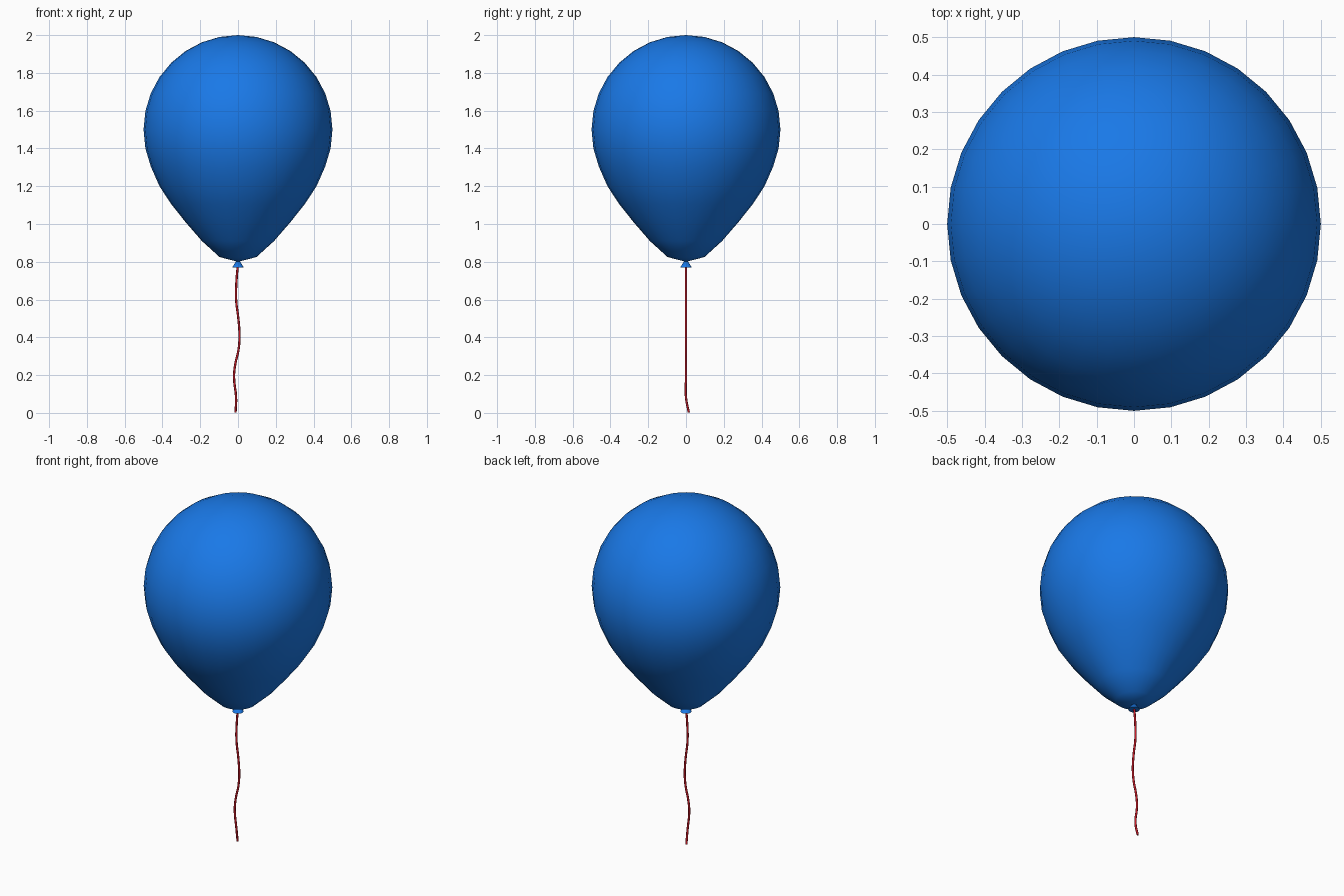
import bpy, bmesh
from math import sin, cos, pi

if "Cube" in bpy.data.objects:
    bpy.data.objects.remove(bpy.data.objects["Cube"])


def material(name, color):
    m = bpy.data.materials.new(name)
    m.diffuse_color = color
    m.use_nodes = True
    m.node_tree.nodes["Principled BSDF"].inputs["Base Color"].default_value = m.diffuse_color
    return m


blue = material("blue_rubber", (0.01, 0.19, 0.80, 1))
red = material("red_string", (0.6, 0.01, 0.02, 1))

# Balloon body: sphere whose lower rings are stretched into a teardrop
bpy.ops.mesh.primitive_uv_sphere_add(segments=32, ring_count=16, radius=0.5, location=(0, 0, 1.5))
body = bpy.context.object
body.name = "balloon_body"
lower_z = [-0.1, -0.195, -0.3, -0.395, -0.49, -0.59, -0.675, -0.7]
rings = [-0.5 * sin(pi * i / 16) for i in range(1, 9)]
for v in body.data.vertices:
    for old, new in zip(rings, lower_z):
        if abs(v.co.z - old) < 1e-3:
            v.co.z = new
            break
body.data.materials.append(blue)
bpy.ops.object.shade_smooth()

# Tied knot under the body
bpy.ops.mesh.primitive_cone_add(vertices=16, radius1=0.03, radius2=0, depth=0.05, location=(0, 0, 0.795))
knot = bpy.context.object
knot.name = "knot"
knot.data.materials.append(blue)
bpy.ops.object.shade_smooth_by_angle()

# Wavy string hanging down
path = [(0, 0, 0.79), (-0.008, 0, 0.7), (-0.01, 0, 0.6), (0.003, 0, 0.49), (0.008, 0, 0.4),
        (0.002, 0, 0.33), (-0.014, 0, 0.26), (-0.021, 0, 0.19), (-0.01, 0, 0.08), (-0.013, 0.015, 0.002)]
curve = bpy.data.curves.new("string", "CURVE")
curve.dimensions = "3D"
curve.bevel_depth = 0.006
curve.bevel_resolution = 2
curve.resolution_u = 4
curve.use_fill_caps = True
spline = curve.splines.new("BEZIER")
spline.bezier_points.add(len(path) - 1)
for p, co in zip(spline.bezier_points, path):
    p.co = co
    p.handle_left_type = p.handle_right_type = "AUTO"
curve.materials.append(red)
bpy.context.collection.objects.link(bpy.data.objects.new("string", curve))
